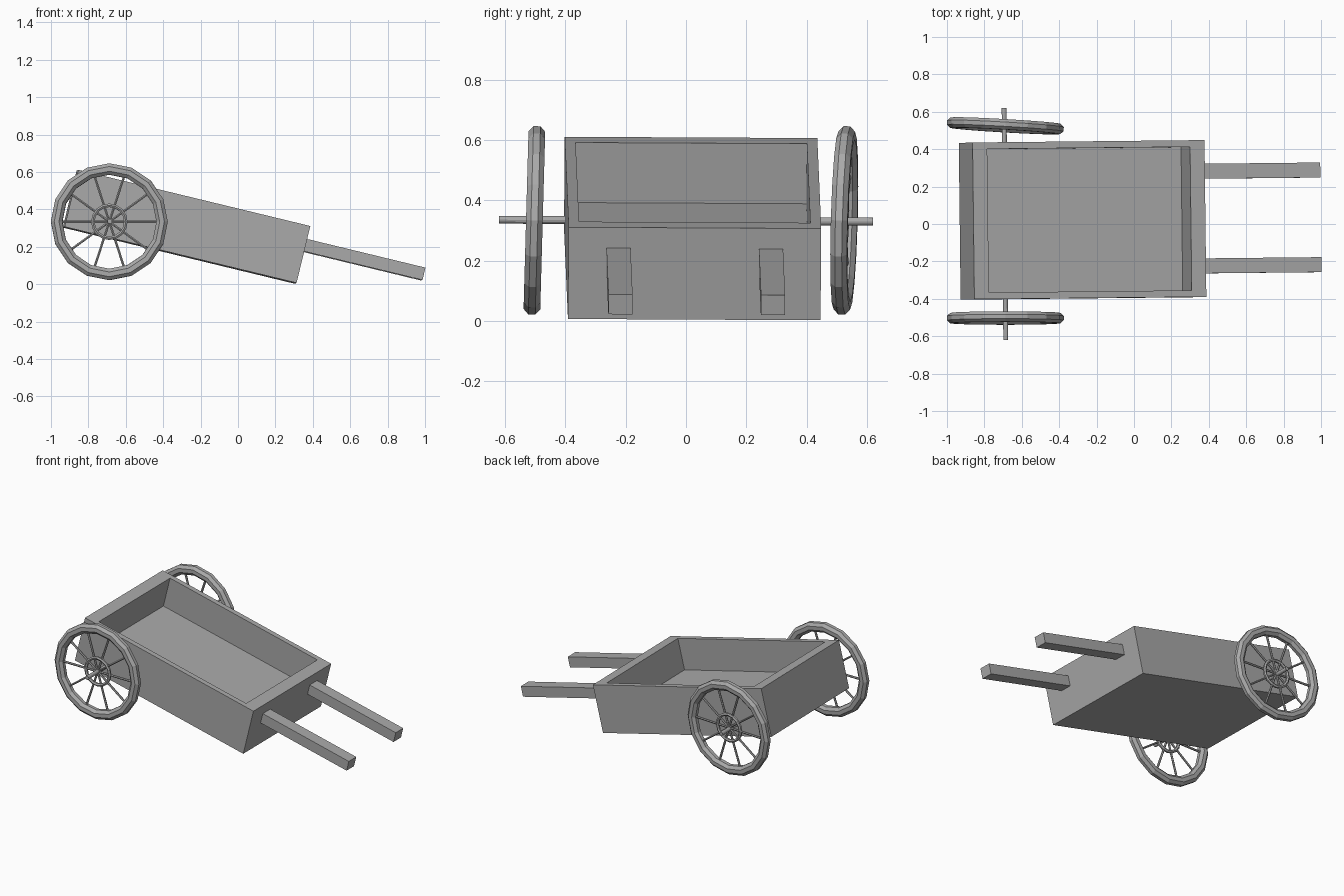
import bpy, bmesh, math
from mathutils import Matrix, Euler, Vector

if "Cube" in bpy.data.objects:
    bpy.data.objects.remove(bpy.data.objects["Cube"])

grey = bpy.data.materials.new("plain grey")
grey.diffuse_color = (0.4, 0.4, 0.4, 1)
grey.use_nodes = True
grey.node_tree.nodes["Principled BSDF"].inputs["Base Color"].default_value = grey.diffuse_color


def finish(name, bm, matrix):
    bmesh.ops.recalc_face_normals(bm, faces=bm.faces)
    mesh = bpy.data.meshes.new(name)
    bm.to_mesh(mesh)
    bm.free()
    mesh.materials.append(grey)
    ob = bpy.data.objects.new(name, mesh)
    ob.matrix_world = matrix
    bpy.context.collection.objects.link(ob)
    return ob


def placed(loc, rx, ry, rz):
    rot = Euler([math.radians(a) for a in (rx, ry, rz)]).to_matrix().to_4x4()
    return Matrix.Translation(loc) @ rot


def box(bm, center, size):
    m = Matrix.Translation(center) @ Matrix.Diagonal((*size, 1))
    return bmesh.ops.create_cube(bm, size=1, matrix=m)["verts"]


def ring(bm, major, minor_r, minor_y, segs, sides):
    """Torus around the y axis."""
    rows = []
    for i in range(segs):
        a = 2 * math.pi * i / segs
        row = []
        for j in range(sides):
            b = 2 * math.pi * (j + 0.5) / sides
            r = major + minor_r * math.cos(b)
            row.append(bm.verts.new((r * math.cos(a), minor_y * math.sin(b), r * math.sin(a))))
        rows.append(row)
    for i in range(segs):
        p, q = rows[i], rows[(i + 1) % segs]
        for j in range(sides):
            k = (j + 1) % sides
            bm.faces.new((p[j], q[j], q[k], p[k]))


# tilted tray with a sunken top
L, W, H = 1.276, 0.838, 0.313
tilt = placed((-0.275, 0.022, 0.307), -0.3, 13.6, 0.6)
bm = bmesh.new()
box(bm, (0, 0, 0), (L, W, H))
top = max(bm.faces, key=lambda f: f.calc_center_median().z)
bmesh.ops.inset_region(bm, faces=[top], thickness=0.05)
for v in top.verts:
    v.co.x = math.copysign(L / 2 - 0.08, v.co.x)
floor = bmesh.ops.extrude_discrete_faces(bm, faces=[top])["faces"][0]
bmesh.ops.translate(bm, verts=floor.verts, vec=(0, 0, -0.205))
finish("tray", bm, tilt)

# two handles
for side, label in ((-1, "front"), (1, "back")):
    bm = bmesh.new()
    box(bm, (0.945, side * 0.253, 0.052), (0.69, 0.08, 0.068))
    finish(label + "_handle", bm, tilt)

# axle through the tray floor
bm = bmesh.new()
bmesh.ops.create_cone(bm, cap_ends=True, segments=12, radius1=0.013, radius2=0.013,
                      depth=1.24, matrix=Matrix.Rotation(math.pi / 2, 4, 'X'))
finish("axle", bm, placed((-0.69, 0, 0.333), -0.3, 0, 0.4))

# spoked wheels, each slightly crooked
for label, y, yaw in (("front", -0.503, 0), ("back", 0.525, -3.3)):
    bm = bmesh.new()
    ring(bm, 0.282, 0.033, 0.03, 16, 8)
    ring(bm, 0.088, 0.011, 0.011, 16, 6)
    for i in range(10):
        a = 2 * math.pi * i / 10
        m = Matrix.Rotation(-a, 4, 'Y') @ Matrix.Translation((0.13, 0, 0)) @ Matrix.Rotation(math.pi / 2, 4, 'Y')
        bmesh.ops.create_cone(bm, cap_ends=True, segments=6, radius1=0.007,
                              radius2=0.007, depth=0.26, matrix=m)
    finish(label + "_wheel", bm, placed((-0.688, y, 0.334), -1.6, 0, yaw))
